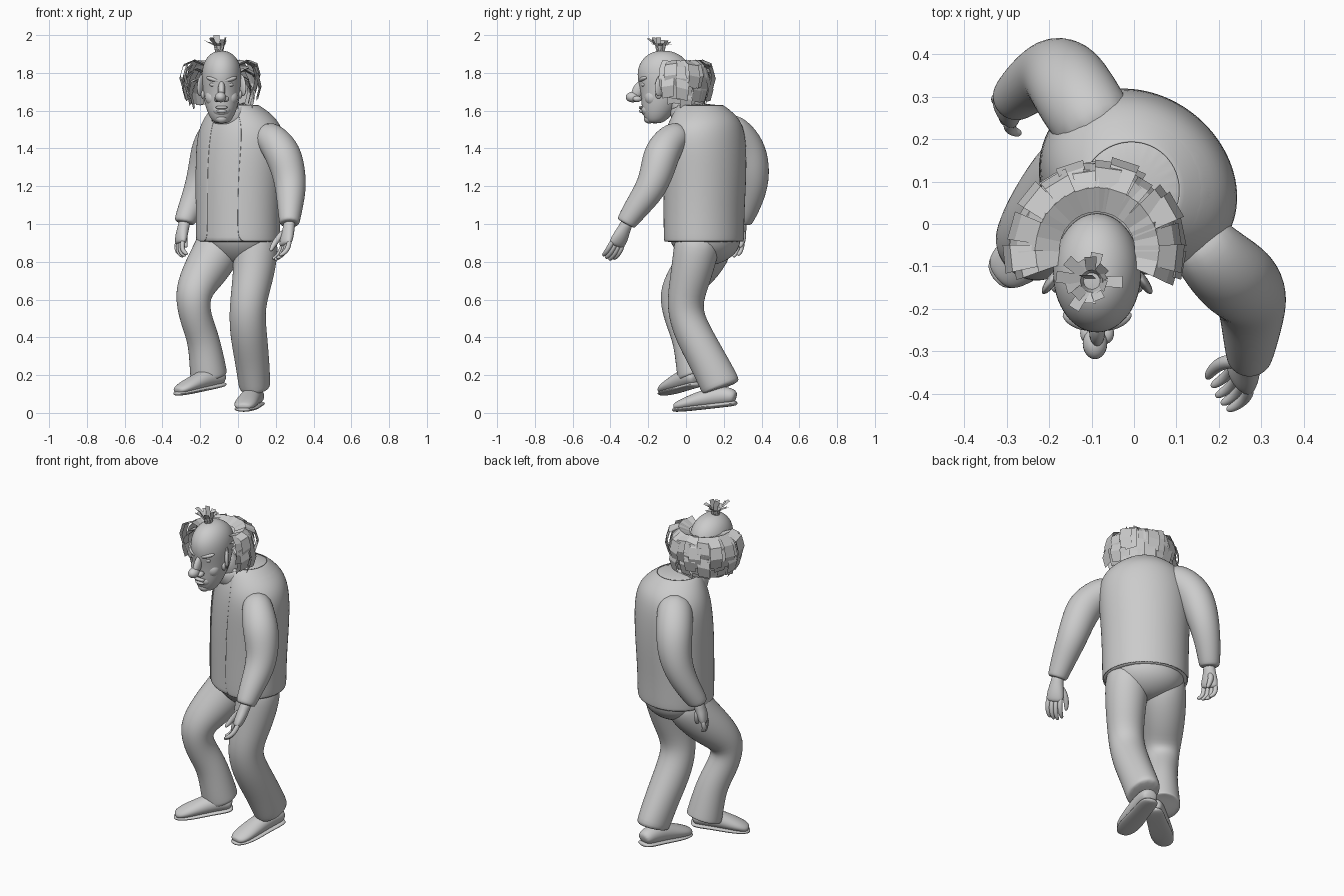
import bpy, bmesh, math, random
from mathutils import Vector, Matrix

random.seed(4)
if "Cube" in bpy.data.objects:
    bpy.data.objects.remove(bpy.data.objects["Cube"], do_unlink=True)

grey = bpy.data.materials.new("plain grey")
grey.use_nodes = True
grey.diffuse_color = (0.6, 0.6, 0.6, 1)
grey.node_tree.nodes["Principled BSDF"].inputs["Base Color"].default_value = (0.6, 0.6, 0.6, 1)


def finish(name, bm, smooth=True, subdiv=0, thick=0):
    mesh = bpy.data.meshes.new(name)
    bmesh.ops.recalc_face_normals(bm, faces=bm.faces)
    for f in bm.faces:
        f.smooth = smooth
    bm.to_mesh(mesh)
    bm.free()
    mesh.materials.append(grey)
    ob = bpy.data.objects.new(name, mesh)
    bpy.context.collection.objects.link(ob)
    if thick:
        mod = ob.modifiers.new("thickness", "SOLIDIFY")
        mod.thickness = thick
    if subdiv:
        mod = ob.modifiers.new("smooth", "SUBSURF")
        mod.levels = mod.render_levels = subdiv
    return ob


def tube(name, rows, side=(1, 0, 0), axis=None, sides=12, caps=True, gap=(), thick=0, grow=1.03):
    """Loft elliptical rings (x, y, z, radius, radius) along a path."""
    bm = bmesh.new()
    pts = [Vector(r[:3]) for r in rows]
    rings = []
    for i, (p, r) in enumerate(zip(pts, rows)):
        t = Vector(axis) if axis else pts[min(i + 1, len(pts) - 1)] - pts[max(i - 1, 0)]
        t.normalize()
        u = Vector(side)
        u = (u - t * u.dot(t)).normalized()
        v = t.cross(u)
        ang = [2 * math.pi * k / sides for k in range(sides)]
        rings.append([bm.verts.new(p + grow * (u * r[3] * math.cos(a) + v * r[-1] * math.sin(a)))
                      for a in ang])
    for a, b in zip(rings, rings[1:]):
        for k in range(sides):
            if k not in gap:
                n = (k + 1) % sides
                bm.faces.new((a[k], a[n], b[n], b[k]))
    if caps:
        bm.faces.new(rings[0])
        bm.faces.new(rings[-1])
    return finish(name, bm, True, 2, thick)


def ball(name, loc, size, rot=(0, 0, 0)):
    bm = bmesh.new()
    bmesh.ops.create_uvsphere(bm, u_segments=20, v_segments=12, radius=1)
    turn = Matrix.Rotation(rot[2], 4, 'Z') @ Matrix.Rotation(rot[1], 4, 'Y') @ Matrix.Rotation(rot[0], 4, 'X')
    bm.transform(Matrix.Translation(loc) @ turn @ Matrix.Diagonal((*size, 1)))
    return finish(name, bm)


# Jacket, open down the front, over a shirt
width_dir = (0.82, -0.57, 0)
torso = [(0, .095, .90, .235, .205), (0, .095, 1.05, .235, .205), (.005, .1, 1.25, .242, .212),
         (.012, .1, 1.4, .25, .208), (.015, .1, 1.5, .24, .195), (.01, .1, 1.57, .195, .17),
         (-.01, .075, 1.635, .115, .12)]
tube("jacket", torso, width_dir, (0, 0, 1), 24, False, (17, 18, 19), .008, 1.0)
shirt = [(x, y, z + .005, a * .97, b * .97) for x, y, z, a, b in torso]
tube("shirt", shirt[:1] + shirt, width_dir, (0, 0, 1), 24, grow=1.0)
tube("collar", [(-.03, .04, 1.56, .12, .115), (-.045, .01, 1.605, .10, .10), (-.05, 0, 1.63, .085, .085)],
     axis=(-.12, -.3, 1), caps=False, thick=.008)

# Trousers
tube("trouser_seat", [(0, .1, .99, .21, .185), (0, .1, .92, .212, .185), (0, .11, .86, .19, .16),
                      (0, .11, .81, .13, .11), (0, .1, .78, .05, .05)], width_dir, (0, 0, 1))
tube("right_trouser_leg", [(-.07, .14, .96, .125), (-.11, .115, .85, .13), (-.195, .015, .72, .115),
                           (-.245, -.06, .62, .095), (-.225, -.03, .5, .086), (-.185, .012, .4, .085),
                           (-.165, .037, .28, .094), (-.155, .052, .20, .1), (-.154, .054, .195, .097)])
tube("left_trouser_leg", [(.085, .07, .96, .125), (.095, .05, .84, .12), (.077, .02, .7, .107),
                          (.048, -.013, .56, .095), (.053, .03, .43, .1), (.075, .115, .28, .092, .1),
                          (.088, .185, .14, .085, .108), (.089, .188, .13, .08, .1)])


def shoe(side, heel, toe):
    heel, toe = Vector(heel), Vector(toe)
    across = (toe - heel).cross(Vector((0, 0, 1))).normalized()
    # along, lift, half width, half height
    upper = [(0, .03, .035, .028), (.07, .042, .05, .045), (.3, .052, .053, .056), (.55, .042, .058, .046),
             (.8, .03, .063, .034), (.95, .02, .05, .024), (1, .018, .024, .014)]
    sole = [(-.02, .002, .035, .012), (.08, .002, .056, .015), (.35, .002, .053, .015), (.7, .002, .067, .015),
            (.92, .002, .055, .013), (1.03, .004, .026, .01)]
    for part, rows in (("shoe", upper), ("sole", sole)):
        tube(f"{side}_{part}", [(*(heel.lerp(toe, t) + Vector((0, 0, h))), w, k) for t, h, w, k in rows], across)


shoe("left", (.1, .265, .05), (.025, -.065, .013))
shoe("right", (-.08, .06, .15), (-.325, -.125, .098))

# Sleeves
tube("left_sleeve", [(.13, -.01, 1.48, .07), (.18, -.075, 1.455, .088), (.24, -.13, 1.375, .1), (.27, -.155, 1.27, .09),
                     (.28, -.19, 1.18, .082), (.276, -.26, 1.09, .068), (.272, -.315, 1.01, .055),
                     (.272, -.32, 1.0, .05)])
tube("right_sleeve", [(-.06, .19, 1.51, .09), (-.11, .26, 1.48, .1), (-.15, .325, 1.4, .1), (-.17, .352, 1.3, .094),
                      (-.2, .355, 1.2, .082), (-.245, .33, 1.1, .068), (-.283, .295, 1.015, .057),
                      (-.284, .294, 1.005, .05)])


def hand(side, wrist, tip, across, inward):
    """Palm, four curled fingers and a thumb."""
    wrist, tip, across, inward = map(Vector, (wrist, tip, across, inward))
    across.normalize()

    def at(t, s, c):
        return wrist.lerp(tip, t) + across * s + inward * c
    tube(f"{side}_palm", [(*at(t, 0, c), w, k) for t, c, w, k in
                          ((-.1, 0, .034, .032), (.1, 0, .034, .03), (.3, 0, .045, .03),
                           (.5, .004, .05, .027), (.6, .006, .042, .018))], across)
    for i in range(4):
        s = (i - 1.5) * .022
        reach = 1 - .05 * abs(i - 1.3)
        rows = [(*at(t * reach, s * f, c), r) for t, f, c, r in
                ((.5, 1, .002, .014), (.74, 1.1, .002, .0145), (.91, 1.1, .022, .013), (.98, 1.05, .052, .009))]
        tube(f"{side}_finger_{i + 1}", rows, across, sides=8)
    tube(f"{side}_thumb", [(*at(t, s, c), r) for t, s, c, r in
                           ((.15, -.01, .01, .018), (.35, -.04, .035, .018), (.55, -.045, .055, .015),
                            (.7, -.04, .068, .009))], across, sides=8)


hand("left", (.272, -.315, 1.0), (.24, -.405, .805), (.5, -.8, .2), (-.85, -.3, 0))
hand("right", (-.285, .29, 1.0), (-.328, .25, .82), (.4, -.9, 0), (.85, -.2, 0))

# Neck and head
hx = -.087
tube("neck", [(-.04, .05, 1.52, .08), (-.06, 0, 1.6, .075), (-.08, -.06, 1.7, .07)])
tube("head", [(hx, -.165, 1.532, .03, .03), (hx, -.158, 1.55, .054, .058), (hx, -.145, 1.6, .078, .088),
              (hx, -.127, 1.66, .094, .108), (hx, -.12, 1.72, .1, .124), (hx, -.115, 1.78, .105, .143),
              (hx, -.115, 1.835, .1, .137), (hx, -.117, 1.88, .08, .107), (hx, -.12, 1.908, .048, .065),
              (hx, -.12, 1.917, .018, .025)], axis=(0, 0, 1), sides=16)
ball("muzzle", (hx, -.2, 1.605), (.05, .04, .036))
ball("upper_lip", (hx, -.236, 1.617), (.033, .014, .009))
ball("lower_lip", (hx, -.234, 1.597), (.028, .014, .01))
ball("chin", (hx, -.195, 1.558), (.033, .028, .026))
ball("nose_bridge", (hx, -.252, 1.71), (.019, .03, .055), (-.5, 0, 0))
ball("nose_tip", (hx - .005, -.282, 1.672), (.029, .037, .028))
for s, side in ((-1, "right"), (1, "left")):
    ball(f"{side}_nostril", (hx + s * .022, -.258, 1.662), (.018, .024, .016))
    ball(f"{side}_eye", (hx + s * .042, -.222, 1.738), (.021, .016, .013))
    ball(f"{side}_brow", (hx + s * .043, -.227, 1.766), (.042, .02, .013), (0, -s * .25, s * .4))
    ball(f"{side}_cheek", (hx + s * .045, -.18, 1.67), (.042, .04, .045))
    ball(f"{side}_ear", (hx + s * .108, -.135, 1.735), (.012, .034, .06), (-.25, 0, s * .6))
    ball(f"{side}_ear_lobe", (hx + s * .098, -.145, 1.685), (.011, .017, .022))


def strips(name, locks):
    """Flat ribbons, each a path of points with a sideways vector."""
    bm = bmesh.new()
    for path, across in locks:
        pairs = [(bm.verts.new(p - across * w), bm.verts.new(p + across * w)) for p, w in path]
        for a, b in zip(pairs, pairs[1:]):
            bm.faces.new((a[0], a[1], b[1], b[0]))
    finish(name, bm, smooth=False)


def polar(cx, cy, angle, r, z):
    return Vector((cx + r * math.cos(angle), cy + r * math.sin(angle), z))


# Ring of hair around the sides and back, in overlapping layers
shape = ((.088, 1.84, .018), (.145, 1.865, .026), (.19, 1.83, .032), (.207, 1.77, .034), (.19, 1.71, .03))
for layer, (drop, spread, count) in enumerate(((0, 1, 21), (.045, .94, 19), (.09, .82, 17))):
    locks = []
    for i in range(count):
        a = math.radians(-14 + 4 * layer + (208 - 8 * layer) * i / (count - 1) + random.uniform(-3, 3))
        j, k = random.uniform(-.015, .015), random.uniform(-.02, .02)
        across = Vector((-math.sin(a), math.cos(a), random.uniform(-.25, .25)))
        locks.append(([(polar(hx, -.06, a, r * spread + (j if n > 1 else 0), z - drop + (k if n > 1 else 0)), w)
                       for n, (r, z, w) in enumerate(shape)], across))
    strips(f"hair_ring_{layer + 1}", locks)

# Upright tuft on the crown
locks = []
for i in range(15):
    a = 2 * math.pi * i / 15 + random.uniform(-.15, .15)
    flare, top = random.uniform(.025, .085), random.uniform(1.95, 1.99)
    across = Vector((-math.sin(a), math.cos(a), 0))
    locks.append(([(polar(-.1, -.135, a, .016, 1.9), .01), (polar(-.1, -.135, a, .026, 1.945), .012),
                   (polar(-.1, -.135, a, flare, top), .014)], across))
locks.append(([(Vector((-.1, -.13, 1.9)), .012), (Vector((-.115, -.12, 2.0)), .016)], Vector((1, 0, 0))))
strips("crown_tuft", locks)
